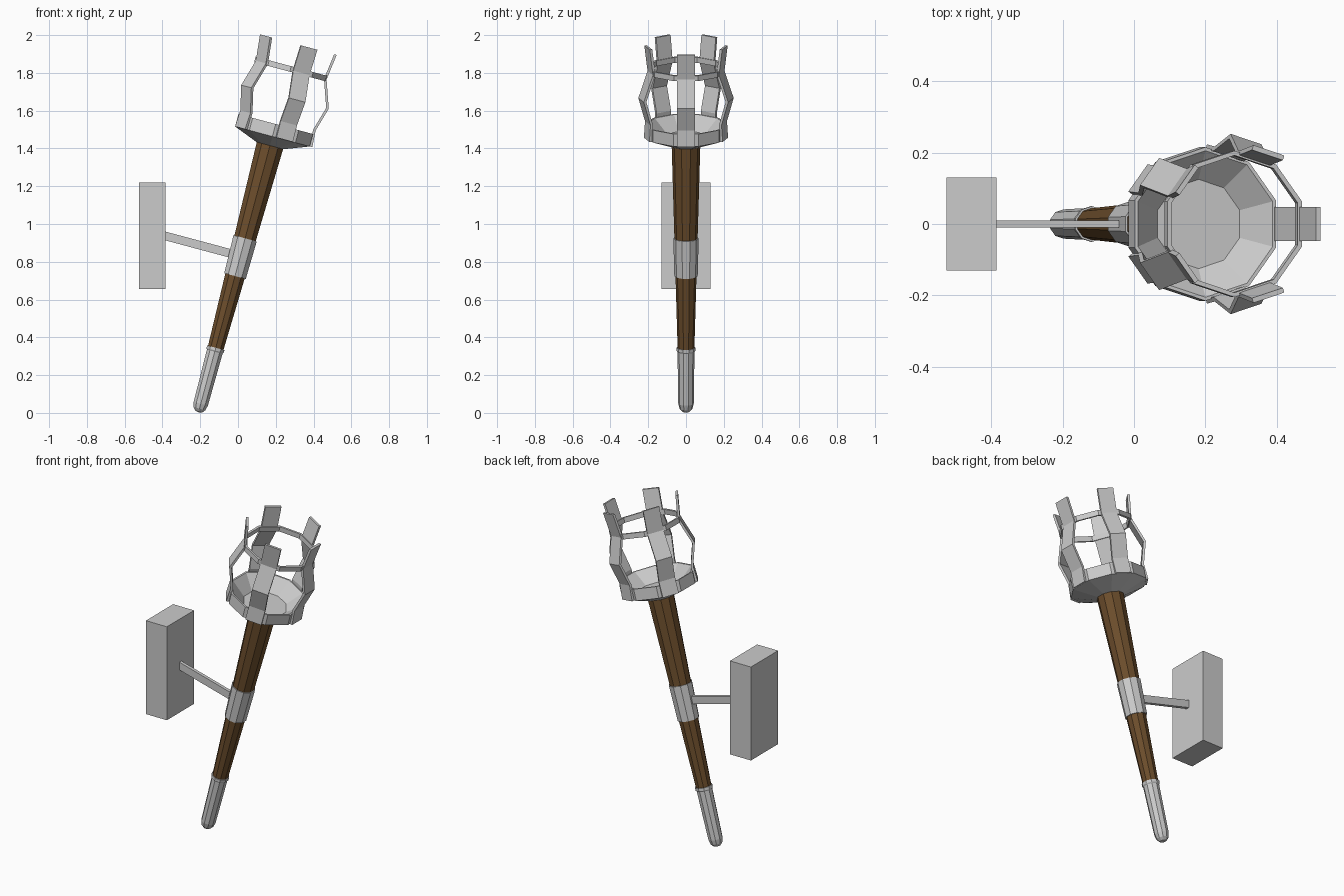
import bpy, bmesh, math
from mathutils import Matrix

if "Cube" in bpy.data.objects:
    bpy.data.objects.remove(bpy.data.objects["Cube"])

TILT = math.radians(15)
SIDES = 10
# torch frame: local z runs along the leaning shaft
FRAME = Matrix.Translation((-0.21, 0, 0)) @ Matrix.Rotation(TILT, 4, 'Y')

wood = bpy.data.materials.new("dark_wood")
wood.diffuse_color = (0.15, 0.075, 0.025, 1)
wood.use_nodes = True
wood.node_tree.nodes["Principled BSDF"].inputs["Base Color"].default_value = wood.diffuse_color


def make(name, bm, matrix, mat=None):
    bmesh.ops.remove_doubles(bm, verts=bm.verts, dist=1e-5)
    bmesh.ops.recalc_face_normals(bm, faces=bm.faces)
    mesh = bpy.data.meshes.new(name)
    bm.to_mesh(mesh)
    bm.free()
    obj = bpy.data.objects.new(name, mesh)
    obj.matrix_world = matrix
    bpy.context.collection.objects.link(obj)
    if mat:
        mesh.materials.append(mat)
    return obj


def lathe(name, profile, mat=None, closed=False):
    """Ten-sided turned part from (radius, height) points, a flat facing +x."""
    bm = bmesh.new()
    rings = []
    for k in range(SIDES):
        a = 2 * math.pi * (k + 0.5) / SIDES
        rings.append([bm.verts.new((r * math.cos(a), r * math.sin(a), h)) for r, h in profile])
    n = len(profile)
    for k in range(SIDES):
        p, q = rings[k], rings[(k + 1) % SIDES]
        for i in range(n if closed else n - 1):
            j = (i + 1) % n
            loop = [p[i], q[i], q[j], p[j]]
            if profile[i][0] == 0:
                loop = [p[i], q[j], p[j]]
            elif profile[j][0] == 0:
                loop = [p[i], q[i], p[j]]
            bm.faces.new(loop)
    return make(name, bm, FRAME, mat)


def box(name, lo, hi, matrix):
    bm = bmesh.new()
    bmesh.ops.create_cube(bm, size=1)
    for v in bm.verts:
        v.co = [(a + b) / 2 + c * (b - a) for a, b, c in zip(lo, hi, v.co)]
    return make(name, bm, matrix)


def prong(name, path, width, thick, angle):
    """Bent flat strip following (radius, height) points."""
    bm = bmesh.new()
    outline = path + [(r - thick, h) for r, h in reversed(path)]
    sides = [[bm.verts.new((r, y, h)) for r, h in outline] for y in (-width / 2, width / 2)]
    n, m = len(outline), len(path)
    for i in range(n):
        j = (i + 1) % n
        bm.faces.new([sides[0][i], sides[0][j], sides[1][j], sides[1][i]])
    for s in sides:
        for i in range(m - 1):
            bm.faces.new([s[i], s[i + 1], s[n - 2 - i], s[n - 1 - i]])
    return make(name, bm, FRAME @ Matrix.Rotation(angle, 4, 'Z'))


# shaft, rounded end cap and middle collar
lathe("handle", [(0, 0.34), (0.044, 0.34), (0.076, 1.47), (0, 1.47)], wood)
lathe("end_cap", [(0, 0.003), (0.02, 0.007), (0.034, 0.023), (0.041, 0.05), (0.045, 0.335),
                  (0.05, 0.342), (0.05, 0.357), (0, 0.357)])
lathe("collar", [(0.054, 0.75), (0.062, 0.75), (0.067, 0.957), (0.058, 0.957)], closed=True)

# shallow bowl
lathe("bowl", [(0, 1.465), (0.078, 1.465), (0.215, 1.515), (0.215, 1.583), (0.205, 1.583),
               (0.125, 1.51), (0, 1.51)])

# five bent prongs and the hoop joining them
PATH = [(0.219, 1.515), (0.213, 1.605), (0.25, 1.735), (0.199, 1.88), (0.217, 2.02)]
for k in range(5):
    prong(f"prong_{k + 1}", PATH, 0.094, 0.014, math.radians(72 * k))
lathe("hoop", [(0.205, 1.87), (0.205, 1.9), (0.192, 1.9), (0.192, 1.87)], closed=True)

# wall bracket
box("bracket_arm", (-0.42, -0.01, 0.837), (-0.05, 0.01, 0.882), FRAME)
box("wall_plate", (-0.525, -0.13, 0.655), (-0.385, 0.13, 1.22), Matrix())
